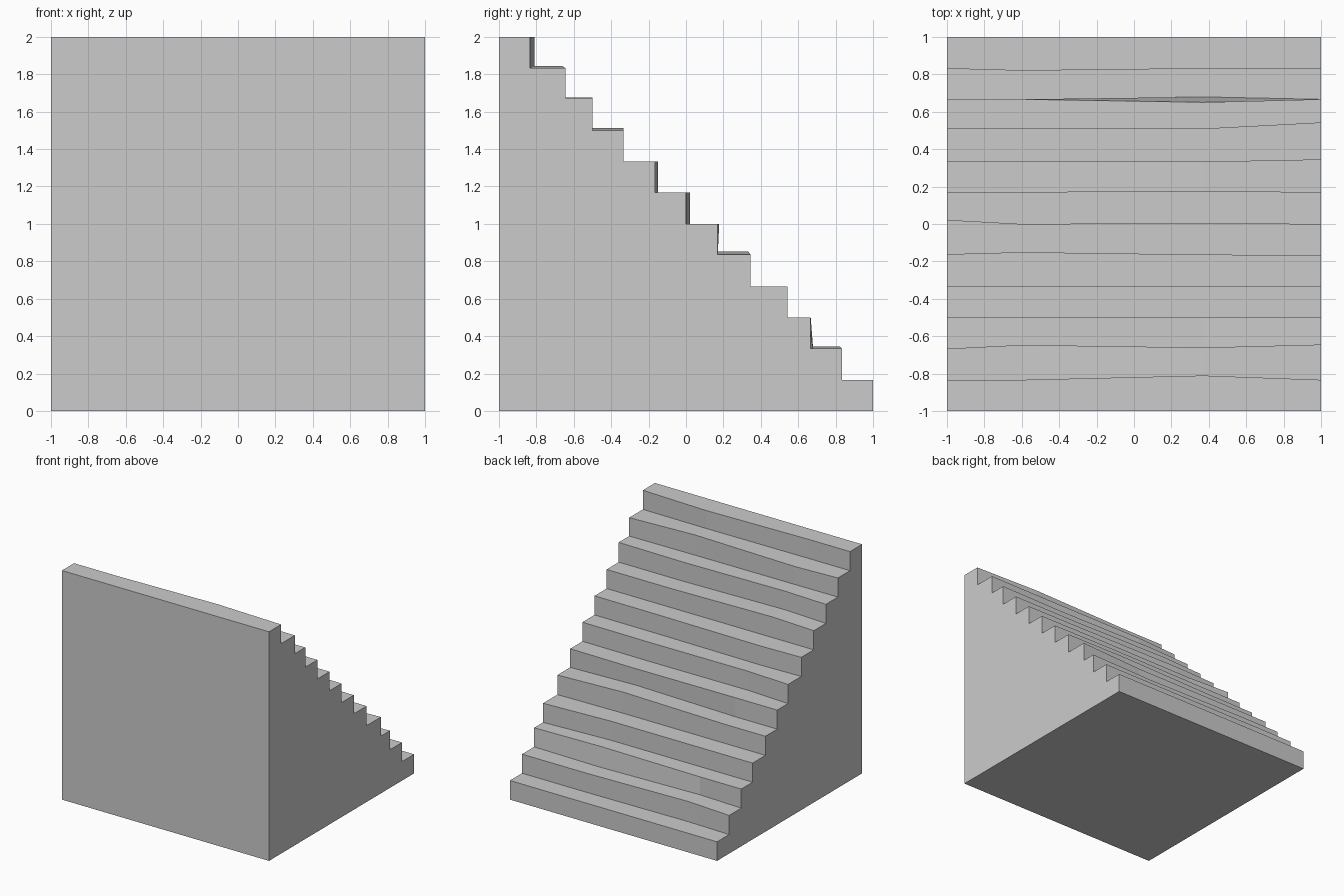
import bpy, bmesh

if "Cube" in bpy.data.objects:
    bpy.data.objects.remove(bpy.data.objects["Cube"])

# Cross-section stations across the width; edges wobble slightly between them
xs = [-1.0, -0.6, 0.37, 1.0]
STEPS = 12

# Small hand-hewn offsets of riser y per station (riser 1 = topmost)
dy = {1: (0, 0, .023, 0), 2: (0, .02, .006, .022), 5: (.005, .016, .003, 0),
      6: (.022, 0, .005, 0), 7: (.004, .004, .008, .003), 8: (0, 0, 0, .012),
      9: (.01, .01, .01, .043), 11: (0, -.011, 0, 0)}
# Offsets of tread height per station (tread 1 = topmost)
dz = {2: (0, 0, .01, 0), 3: (0, .01, 0, .006), 4: (0, .014, 0, 0),
      8: (0, 0, .018, .004), 11: (0, .01, 0, 0)}
# Lean of risers: (top shift, bottom shift) at the third station
lean = {7: (.003, -.006), 10: (-.016, .013)}


def profile(s):
    """Stair outline in (y, z) at station s, from front bottom over the top."""
    def tread(k):
        return 2 - (k - 1) / 6 + dz.get(k, (0,) * 4)[s]
    pts = [(-1, 0), (-1, 2)]
    for k in range(1, STEPS):
        y = -1 + k / 6 + dy.get(k, (0,) * 4)[s]
        top, bottom = lean.get(k, (0, 0)) if s == 2 else (0, 0)
        pts += [(y + top, tread(k)), (y + bottom, tread(k + 1))]
    return pts + [(1, tread(STEPS)), (1, 0)]


# Staircase: loft the outlines and cap both sides
bm = bmesh.new()
rings = [[bm.verts.new((x, y, z)) for y, z in profile(s)] for s, x in enumerate(xs)]
n = len(rings[0])
for a, b in zip(rings, rings[1:]):
    for i in range(n):
        j = (i + 1) % n
        bm.faces.new((a[i], a[j], b[j], b[i]))
bm.faces.new(rings[0])
bm.faces.new(rings[-1][::-1])
bmesh.ops.recalc_face_normals(bm, faces=bm.faces)

mesh = bpy.data.meshes.new("staircase")
bm.to_mesh(mesh)
bm.free()
bpy.context.collection.objects.link(bpy.data.objects.new("staircase", mesh))
